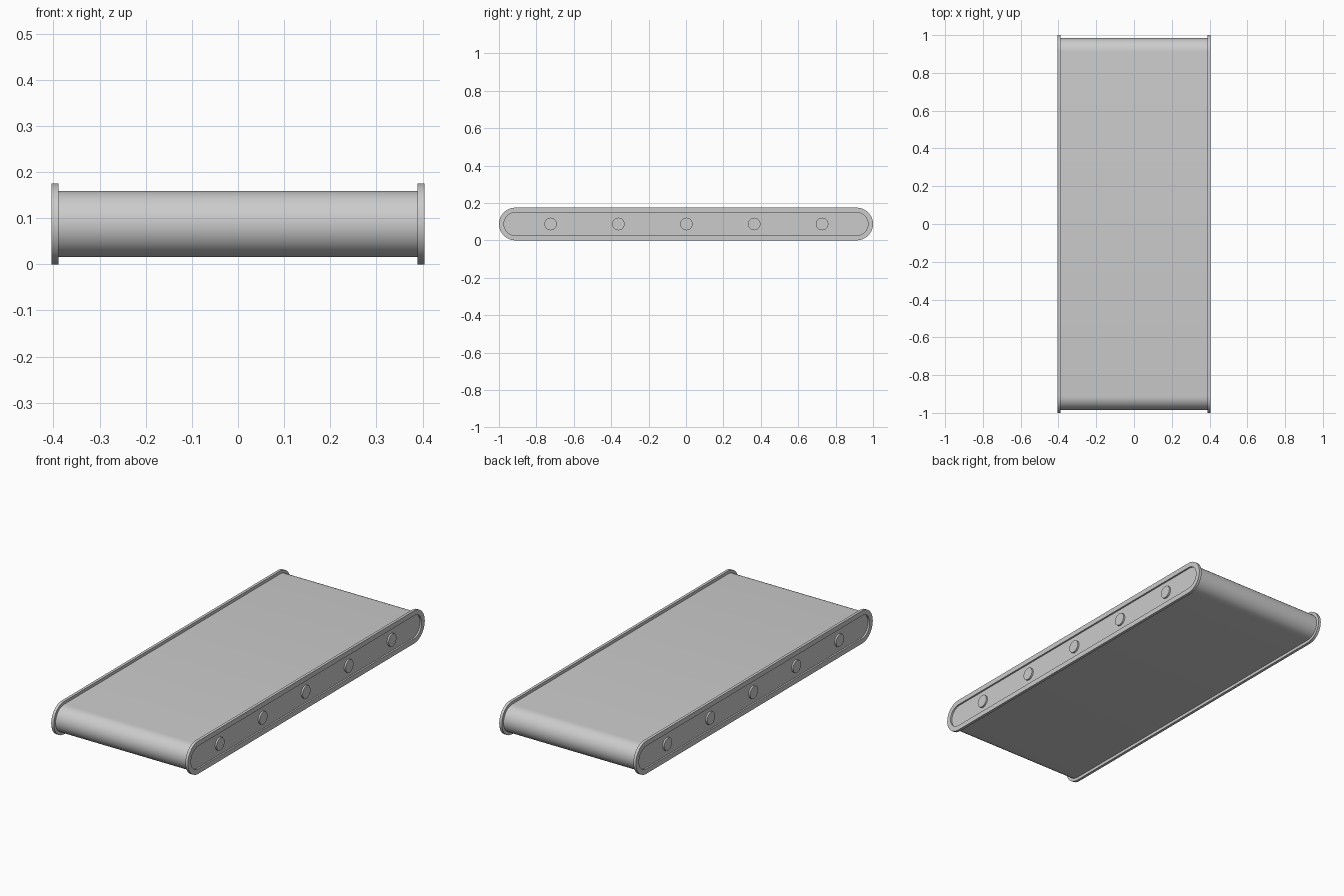
import bpy, bmesh, math

if "Cube" in bpy.data.objects:
    bpy.data.objects.remove(bpy.data.objects["Cube"])

grey = bpy.data.materials.new("light grey")
grey.diffuse_color = (0.6, 0.6, 0.6, 1)
grey.use_nodes = True
grey.node_tree.nodes["Principled BSDF"].inputs["Base Color"].default_value = grey.diffuse_color
ZC = 0.0875      # height of the centre line
YC = 0.9125      # centre of each rounded end


def stadium(r, n=16):
    """Rounded slot outline in the yz plane."""
    pts = []
    for side in (1, -1):
        for i in range(n + 1):
            a = -math.pi / 2 + math.pi * i / n
            pts.append((side * (YC + r * math.cos(a)), ZC + side * r * math.sin(a)))
    return pts


def finish(bm, name):
    bmesh.ops.recalc_face_normals(bm, faces=bm.faces)
    me = bpy.data.meshes.new(name)
    bm.to_mesh(me)
    bm.free()
    me.materials.append(grey)
    ob = bpy.data.objects.new(name, me)
    bpy.context.collection.objects.link(ob)
    bpy.ops.object.select_all(action='DESELECT')
    bpy.context.view_layer.objects.active = ob
    ob.select_set(True)
    bpy.ops.object.shade_smooth_by_angle(angle=math.radians(35))
    return ob


def loft(name, sections):
    """Skin a run of (x, radius) slot outlines and cap both ends."""
    bm = bmesh.new()
    rings = [[bm.verts.new((x, y, z)) for y, z in stadium(r)] for x, r in sections]
    for a, b in zip(rings, rings[1:]):
        for i in range(len(a)):
            j = (i + 1) % len(a)
            bm.faces.new((a[i], a[j], b[j], b[i]))
    bm.faces.new(rings[0])
    bm.faces.new(rings[-1])
    return finish(bm, name)


# Belt wrapped round the rollers
loft("belt", [(-0.389, 0.072), (0.389, 0.072)])

for s, label in ((1, "right"), (-1, "left")):
    # Side plate with raised rim and recessed panel
    loft(label + "_side_plate", [(s * 0.389, 0.0875), (s * 0.404, 0.0875),
                                 (s * 0.404, 0.061), (s * 0.395, 0.061)])
    # Roller axle caps
    for k in range(5):
        bm = bmesh.new()
        bmesh.ops.create_cone(bm, cap_ends=True, segments=12, radius1=0.034,
                              radius2=0.034, depth=0.012)
        for v in bm.verts:
            x, y, z = v.co
            v.co = (s * 0.398 + z, y + (k - 2) * 0.363 + 0.002, x + ZC)
        finish(bm, f"{label}_axle_cap_{k + 1}")
